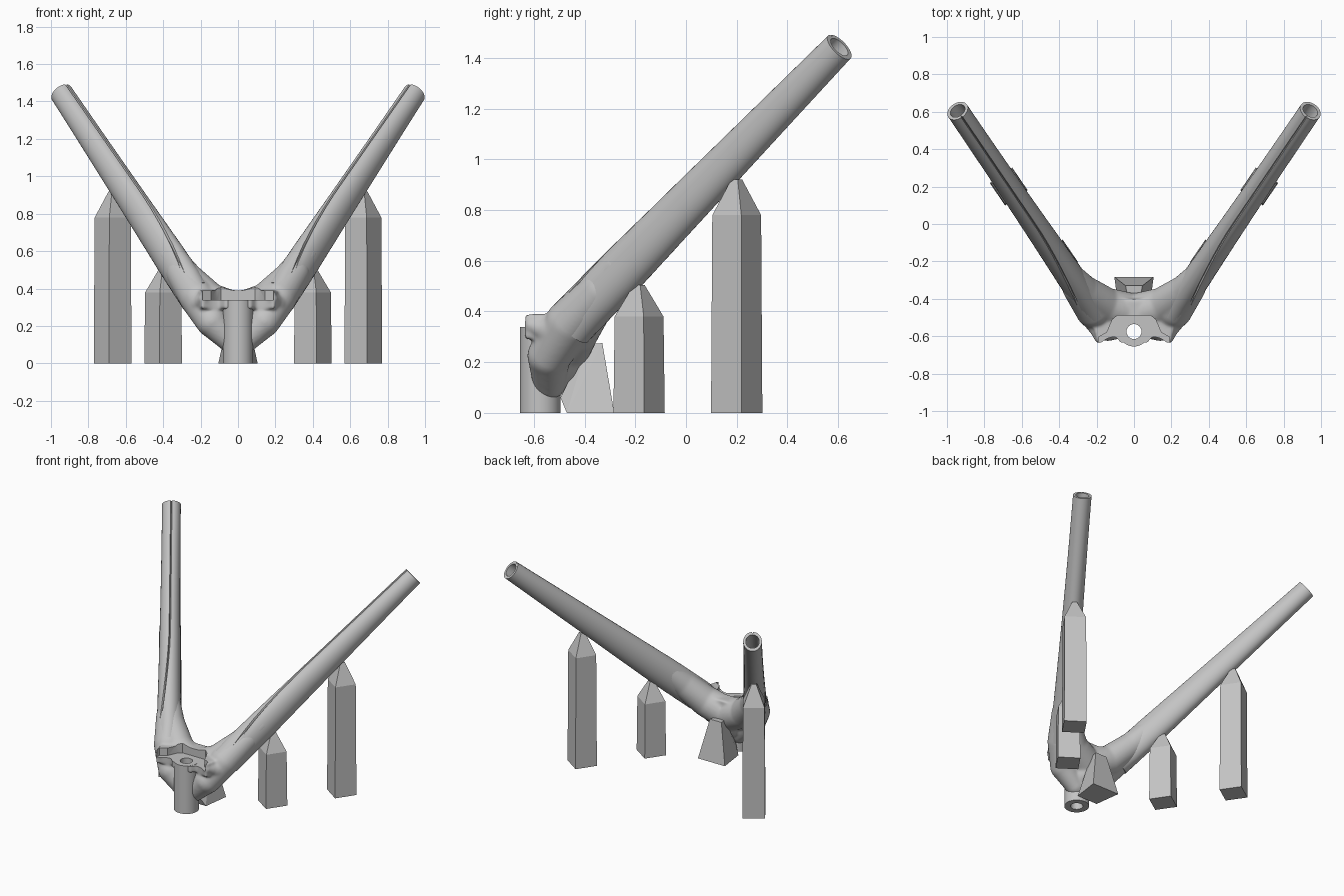
import bpy, bmesh
from math import sin, cos, pi, radians
from mathutils import Vector, Matrix

if "Cube" in bpy.data.objects:
    bpy.data.objects.remove(bpy.data.objects["Cube"])

grey = bpy.data.materials.new("plain_grey")
grey.use_nodes = True
grey.diffuse_color = (0.55, 0.55, 0.55, 1)
grey.node_tree.nodes["Principled BSDF"].inputs["Base Color"].default_value = (0.55, 0.55, 0.55, 1)


def finish(name, bm, smooth=False):
    bmesh.ops.recalc_face_normals(bm, faces=bm.faces)
    mesh = bpy.data.meshes.new(name)
    bm.to_mesh(mesh)
    bm.free()
    mesh.materials.append(grey)
    obj = bpy.data.objects.new(name, mesh)
    bpy.context.collection.objects.link(obj)
    if smooth:
        shade(obj)
    return obj


def activate(obj):
    bpy.ops.object.select_all(action='DESELECT')
    obj.select_set(True)
    bpy.context.view_layer.objects.active = obj


def shade(obj):
    activate(obj)
    bpy.ops.object.shade_smooth_by_angle(angle=radians(35))


def loft(bm, rings):
    loops = [[bm.verts.new(p) for p in ring] for ring in rings]
    n = len(loops[0])
    for a, b in zip(loops, loops[1:]):
        for i in range(n):
            j = (i + 1) % n
            bm.faces.new((a[i], a[j], b[j], b[i]))
    bm.faces.new(loops[0][::-1])
    bm.faces.new(loops[-1])


def prism(bm, outline, low, high):
    loft(bm, [[(x, y, z) for x, y in outline] for z in (low, high)])


def tube(bm, stops):
    """Round sweep through (x, y, z, radius) stops, with ball joints."""
    for x, y, z, r in stops:
        bmesh.ops.create_uvsphere(bm, u_segments=24, v_segments=16, radius=r,
                                  matrix=Matrix.Translation((x, y, z)))
    for a, b in zip(stops, stops[1:]):
        p, q = Vector(a[:3]), Vector(b[:3])
        turn = (q - p).to_track_quat('Z', 'Y').to_matrix().to_4x4()
        bmesh.ops.create_cone(bm, cap_ends=True, segments=24, radius1=a[3], radius2=b[3],
                              depth=(q - p).length,
                              matrix=Matrix.Translation((p + q) / 2) @ turn)


def cut(obj, cutter):
    cutter.hide_render = True
    activate(obj)
    mod = obj.modifiers.new("cut", 'BOOLEAN')
    mod.operation, mod.solver, mod.object = 'DIFFERENCE', 'EXACT', cutter
    bpy.ops.object.modifier_apply(modifier=mod.name)
    bpy.data.objects.remove(cutter)


def cylinder(radius, low, high):
    bm = bmesh.new()
    prism(bm, [(radius * cos(i * pi / 24), -0.575 + radius * sin(i * pi / 24))
               for i in range(48)], low, high)
    return bm


# Arms: tapered tubes with an open tip and a fine groove that winds outward at the base
TIP = Vector((0.943, 0.605, 1.443))
AXIS = Vector((0.68, 1, 1.03)).normalized()
OUT = AXIS.cross(Vector((0, 0, 1))).normalized()
UP = OUT.cross(AXIS)
ANGLES = [2 * pi * i / 40 for i in range(40)]
GROOVE = 10


def arm_ring(back, r_side, r_up, twist=0.0, groove=0.012):
    centre = TIP - AXIS * back
    ring = []
    for i, a in enumerate(ANGLES):
        if abs(i - GROOVE) == 1:
            a += (GROOVE - i) * 0.08
        k = 1 - (groove / r_up if i == GROOVE else 0)
        a -= twist
        ring.append(centre + (OUT * r_side * cos(a) + UP * r_up * sin(a)) * k)
    return ring


for side, sx in (("left", 1), ("right", -1)):
    bm = bmesh.new()
    rings = []
    for i in range(17):
        f = 1 - i / 16
        twist = 1.0 * max(0, (f - 0.55) / 0.45) ** 1.5
        rings.append(arm_ring(1.68 * f, 0.06 + 0.022 * f * f, 0.064 + 0.038 * min(1, f * 1.2), twist))
    rings += [arm_ring(0, 0.043, 0.045, 0, 0), arm_ring(0.3, 0.043, 0.045, 0, 0)]
    loft(bm, rings)
    bmesh.ops.scale(bm, vec=(sx, 1, 1), verts=bm.verts)
    finish(side + "_arm", bm, True)

# Hub: blended web between the arms, sockets, collar and flared plate
bm = bmesh.new()
tube(bm, [(-0.36, -0.26, 0.575, 0.07), (-0.27, -0.36, 0.45, 0.088), (-0.15, -0.44, 0.33, 0.1),
          (0, -0.485, 0.265, 0.112),
          (0.15, -0.44, 0.33, 0.1), (0.27, -0.36, 0.45, 0.088), (0.36, -0.26, 0.575, 0.07)])
tube(bm, [(0, -0.56, 0.08, 0.062), (0, -0.51, 0.2, 0.1)])
for s in (-1, 1):
    tube(bm, [(s * 0.3, -0.335, 0.48, 0.086), (s * 0.215, -0.46, 0.35, 0.098),
              (s * 0.14, -0.54, 0.225, 0.086), (s * 0.04, -0.54, 0.12, 0.065)])
    tube(bm, [(s * 0.185, -0.61, 0.345, 0.028), (s * 0.2, -0.53, 0.32, 0.06)])
half = [(0.07, -0.635), (0.1, -0.6), (0.14, -0.61), (0.195, -0.64), (0.21, -0.58),
        (0.24, -0.46), (0.12, -0.4)]
prism(bm, half + [(-x, y) for x, y in reversed(half)], 0.29, 0.39)
hub = finish("hub", bm)
activate(hub)
mod = hub.modifiers.new("blend", 'REMESH')
mod.mode, mod.voxel_size = 'VOXEL', 0.008
bpy.ops.object.modifier_apply(modifier=mod.name)
mod = hub.modifiers.new("soften", 'SMOOTH')
mod.factor, mod.iterations = 0.5, 10
bpy.ops.object.modifier_apply(modifier=mod.name)

# Recessed seat in the plate, and the bore through it
bm = bmesh.new()
seat = [(0.19, -0.7), (0.19, -0.605), (0.145, -0.58), (0.115, -0.51), (0.09, -0.49)]
prism(bm, seat + [(-x, y) for x, y in reversed(seat)], 0.338, 0.5)
cut(hub, finish("seat_cutter", bm))
cut(hub, finish("hub_bore_cutter", cylinder(0.04, -0.1, 0.6)))
shade(hub)

# Steerer post with its bore
post = finish("post", cylinder(0.08, 0, 0.339))
cut(post, finish("post_bore_cutter", cylinder(0.04, -0.1, 0.6)))
shade(post)

# Pointed square props under the arms
for side, sx in (("left", 1), ("right", -1)):
    for label, x, y, shoulder, top in (("outer", 0.67, 0.2, 0.78, 0.92),
                                       ("inner", 0.4, -0.185, 0.38, 0.505)):
        bm = bmesh.new()
        loft(bm, [[(sx * (x + r * cos(radians(10.7 + 90 * i))),
                    y + r * sin(radians(10.7 + 90 * i)), z) for i in range(4)]
                  for r, z in ((0.103, 0), (0.098, shoulder), (0.022, top))])
        finish(f"{side}_{label}_prop", bm)

# Wedge prop under the hub
bm = bmesh.new()
for x, y, z in ((0.105, -0.283, 0), (0.08, -0.47, 0), (0.045, -0.495, 0.06),
                (0.035, -0.39, 0.272), (0.045, -0.33, 0.275)):
    for s in (-1, 1):
        bm.verts.new((s * x, y, z))
bmesh.ops.convex_hull(bm, input=bm.verts)
bmesh.ops.dissolve_limit(bm, angle_limit=0.02, verts=bm.verts, edges=bm.edges)
finish("centre_prop", bm)
